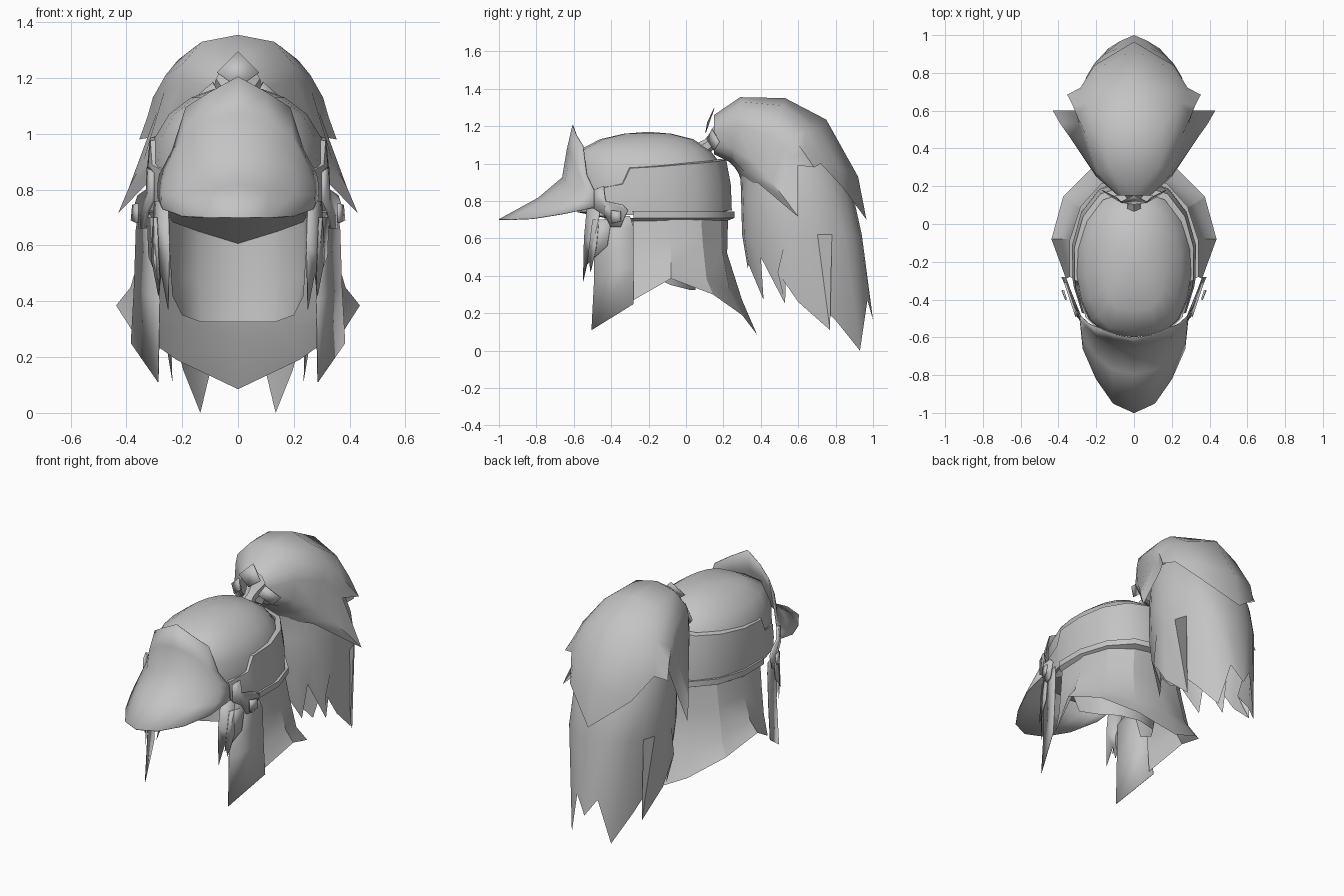
import bpy, bmesh, math

cube = bpy.data.objects.get("Cube")
if cube:
    bpy.data.objects.remove(cube, do_unlink=True)

grey = bpy.data.materials.new("plain grey")
grey.use_nodes = True
grey.diffuse_color = (0.55, 0.55, 0.55, 1)
grey.node_tree.nodes["Principled BSDF"].inputs["Base Color"].default_value = (0.55, 0.55, 0.55, 1)


def make(name, verts, faces, angle=45, thick=0, mirror=True):
    """Mesh object from points, mirrored across x and optionally thickened."""
    me = bpy.data.meshes.new(name)
    me.from_pydata(verts, [], faces)
    bm = bmesh.new()
    bm.from_mesh(me)
    bmesh.ops.remove_doubles(bm, verts=bm.verts, dist=0.0005)
    bmesh.ops.recalc_face_normals(bm, faces=bm.faces)
    bm.to_mesh(me)
    bm.free()
    me.materials.append(grey)
    ob = bpy.data.objects.new(name, me)
    bpy.context.collection.objects.link(ob)
    bpy.ops.object.select_all(action='DESELECT')
    ob.select_set(True)
    bpy.context.view_layer.objects.active = ob
    bpy.ops.object.shade_smooth_by_angle(angle=math.radians(angle))
    if mirror:
        m = ob.modifiers.new("mirror", 'MIRROR')
        m.use_clip = True
    if thick:
        s = ob.modifiers.new("thickness", 'SOLIDIFY')
        s.thickness = thick
        s.offset = 0
    return ob


def sheet(name, cols, **kw):
    """Surface through columns of points."""
    n = len(cols[0])
    verts = [p for c in cols for p in c]
    faces = [(i * n + j, i * n + j + 1, (i + 1) * n + j + 1, (i + 1) * n + j)
             for i in range(len(cols) - 1) for j in range(n - 1)]
    return make(name, verts, faces, **kw)


def plate(name, pts, **kw):
    return make(name, pts, [tuple(range(len(pts)))], **kw)


def oval(a, yf, yb, w, z, front=.62):
    """Point on a ring, squarer at the front; a = 0 is the front, 180 the back."""
    a = math.radians(a)
    s, c = abs(math.sin(a)), math.cos(a)
    x = w * s ** (front if c > 0 else .85) if s > .001 else 0
    return (x, (yf + yb) / 2 - (yb - yf) / 2 * c, z)


# Crown of the cap
rings = [(-.58, .215, .31, .74), (-.60, .225, .315, .85), (-.60, .2, .305, .98),
         (-.575, .13, .25, 1.07), (-.46, .04, .17, 1.13), (-.33, -.08, .09, 1.16),
         (-.2, -.199, 0, 1.17)]
sheet("cap_crown", [[oval(a, *r) for r in rings] for a in range(0, 181, 20)], angle=60)

# Raised band round the sides and back, low at its front ends
band = []
for a, hi in [(48, .865), (70, .89), (76, .975), (100, .985), (125, 1.0), (150, 1.01), (180, 1.02)]:
    lo = .72 + .03 * (a - 48) / 132
    band.append([oval(a, -.60, .215, .31, lo), oval(a, -.61, .245, .33, lo),
                 oval(a, -.61, .24, .332, (lo + hi) / 2),
                 oval(a, -.61, .215, .32, hi), oval(a, -.60, .18, .295, hi + .005)])
sheet("cap_band", band, angle=50)

# Narrow trim below the band
sheet("band_trim", [[oval(a, -.60, .215, .32, .74), oval(a, -.61, .26, .347, .745),
                     oval(a, -.61, .26, .347, .71), oval(a, -.60, .21, .32, .69)]
                    for a in range(76, 181, 26)], angle=40)

# Upturned forehead plate flowing into the bill
sheet("bill", [
    [(0, -1, .70), (0, -.79, .815), (0, -.66, .925), (0, -.635, 1.075), (0, -.605, 1.205)],
    [(.11, -.95, .70), (.11, -.77, .80), (.11, -.645, .90), (.105, -.615, 1.05), (.1, -.585, 1.15)],
    [(.20, -.82, .705), (.2, -.70, .78), (.2, -.61, .87), (.195, -.59, .99), (.186, -.55, 1.095)],
    [(.27, -.66, .73), (.272, -.6, .78), (.265, -.56, .83), (.25, -.54, .88), (.235, -.53, .94)],
    [(.285, -.49, .765), (.287, -.49, .79), (.287, -.49, .81), (.285, -.49, .83), (.28, -.49, .855)],
], angle=70, thick=.005)

# Flared neck guard with a turned-out rim
sheet("neck_guard", [
    [(0, .225, .72), (0, .22, .52), (0, .30, .27), (0, .38, .085)],
    [(.15, .185, .72), (.165, .19, .55), (.19, .235, .31), (.22, .30, .19)],
    [(.265, .08, .72), (.29, .09, .57), (.325, .11, .38), (.375, .145, .30)],
    [(.32, -.08, .72), (.345, -.08, .59), (.385, -.08, .45), (.437, -.08, .385)],
    [(.315, -.28, .72), (.325, -.28, .57), (.34, -.28, .40), (.36, -.29, .265)],
], angle=25)

# Inner neck lining and the ceiling joined to it
lining = [
    [(0, .06, .607), (0, .06, .45), (0, .05, .325)],
    [(.14, .03, .65), (.14, .03, .47), (.13, .02, .325)],
    [(.235, -.08, .685), (.235, -.08, .5), (.2, -.08, .35)],
    [(.245, -.3, .705), (.245, -.28, .58), (.235, -.22, .42)],
]
sheet("neck_lining", lining, angle=50)
sheet("cap_ceiling", [[c[0], (x, y, .74)] for c, x, y in
                      zip(lining, (0, .12, .2, .26), (-.58, -.57, -.55, -.49))], angle=50)

# Hanging side ribbons, bows and front locks
sheet("side_ribbon", [[(.286, -.505, .11), (.28, -.49, .40), (.285, -.49, .64), (.315, -.43, .71)],
                      [(.383, -.28, .25), (.372, -.28, .45), (.365, -.28, .66), (.355, -.30, .72)]],
      angle=20, thick=.003)
bow = [(-.49, .86), (-.44, .88), (-.43, .80), (-.34, .78), (-.31, .75), (-.335, .70),
       (-.35, .66), (-.40, .66), (-.43, .72), (-.49, .76)]
plate("side_bow", [(.305 + .33 * (y + .49), y, z) for y, z in bow], angle=20, thick=.012)
plate("bow_knot", [(.36, -.40, .75), (.375, -.35, .745), (.38, -.35, .69), (.36, -.40, .68)],
      angle=20, thick=.01)
plate("front_lock", [(.25, -.53, .76), (.245, -.545, .6), (.25, -.55, .37), (.275, -.52, .5),
                     (.285, -.51, .42), (.31, -.48, .55), (.30, -.46, .76)], angle=20, thick=.003)
plate("cheek_lock", [(.29, -.50, .70), (.28, -.53, .46), (.32, -.42, .56), (.325, -.40, .70)],
      angle=20, thick=.003)

# Tie at the root of the plume, a waisted six-sided tube
tie = [(.06, 1.055, .05), (.12, 1.10, .035), (.15, 1.12, .045), (.24, 1.17, .10)]
sheet("plume_tie", [[(r * math.sin(a), y - r * .6 * math.cos(a), z + r * .8 * math.cos(a))
                     for y, z, r in tie]
                    for a in [math.tau * i / 6 for i in range(7)]], mirror=False)

# Small leaves round the tie
plate("top_leaf", [(0, .105, 1.165), (.075, .115, 1.22), (0, .15, 1.295)], thick=.004)
plate("side_leaf", [(.09, .14, 1.185), (.17, .18, 1.115), (.13, .15, 1.07), (.06, .11, 1.13)],
      thick=.004)

# Long lower plume ending in uneven pointed locks
ends = [(0, .33, .44), (.07, .335, .46), (.15, .415, .27), (.2, .40, .50), (.235, .53, .25),
        (.26, .49, .42), (.26, .60, .26), (.235, .77, .11), (.24, .66, .31), (.195, .81, .15),
        (.135, .93, 0), (.07, .97, .27), (0, 1.0, .165)]
levels = [(.25, .70, .19, 1.12), (.29, .83, .25, .98), (.295, .90, .28, .80),
          (.30, .94, .285, .62)]
sheet("plume_tail", [[oval(15 * i, *l, front=.85) for l in levels] + [end]
                     for i, end in enumerate(ends)], angle=50)

# Upper mantle of the plume: columns alternate between tips and notches
sheet("plume_mantle", [
    [(0, .15, 1.26), (0, .29, 1.355), (0, .53, 1.35), (0, .75, 1.235), (0, .92, .93), (0, .965, .70)],
    [(.06, .15, 1.23), (.13, .30, 1.33), (.157, .52, 1.31), (.18, .71, 1.18), (.205, .82, .98), (.21, .84, .87)],
    [(.07, .15, 1.21), (.165, .29, 1.29), (.215, .50, 1.265), (.25, .64, 1.17), (.275, .70, 1.08), (.285, .72, 1.0)],
    [(.08, .15, 1.19), (.2, .28, 1.25), (.26, .48, 1.21), (.305, .58, 1.13), (.325, .63, 1.06), (.354, .685, .98)],
    [(.085, .15, 1.16), (.205, .27, 1.2), (.265, .45, 1.15), (.29, .53, 1.08), (.295, .57, 1.03), (.30, .60, .99)],
    [(.08, .15, 1.10), (.2, .25, 1.08), (.28, .37, 1.0), (.34, .46, .9), (.39, .53, .81), (.43, .60, .715)],
    [(.06, .15, 1.06), (.12, .24, 1.03), (.17, .28, .99), (.2, .31, .96), (.225, .345, .93), (.25, .38, .90)],
    [(0, .15, 1.05), (0, .23, 1.01), (0, .26, .98), (0, .28, .95), (0, .29, .92), (0, .295, .90)],
], angle=50)
